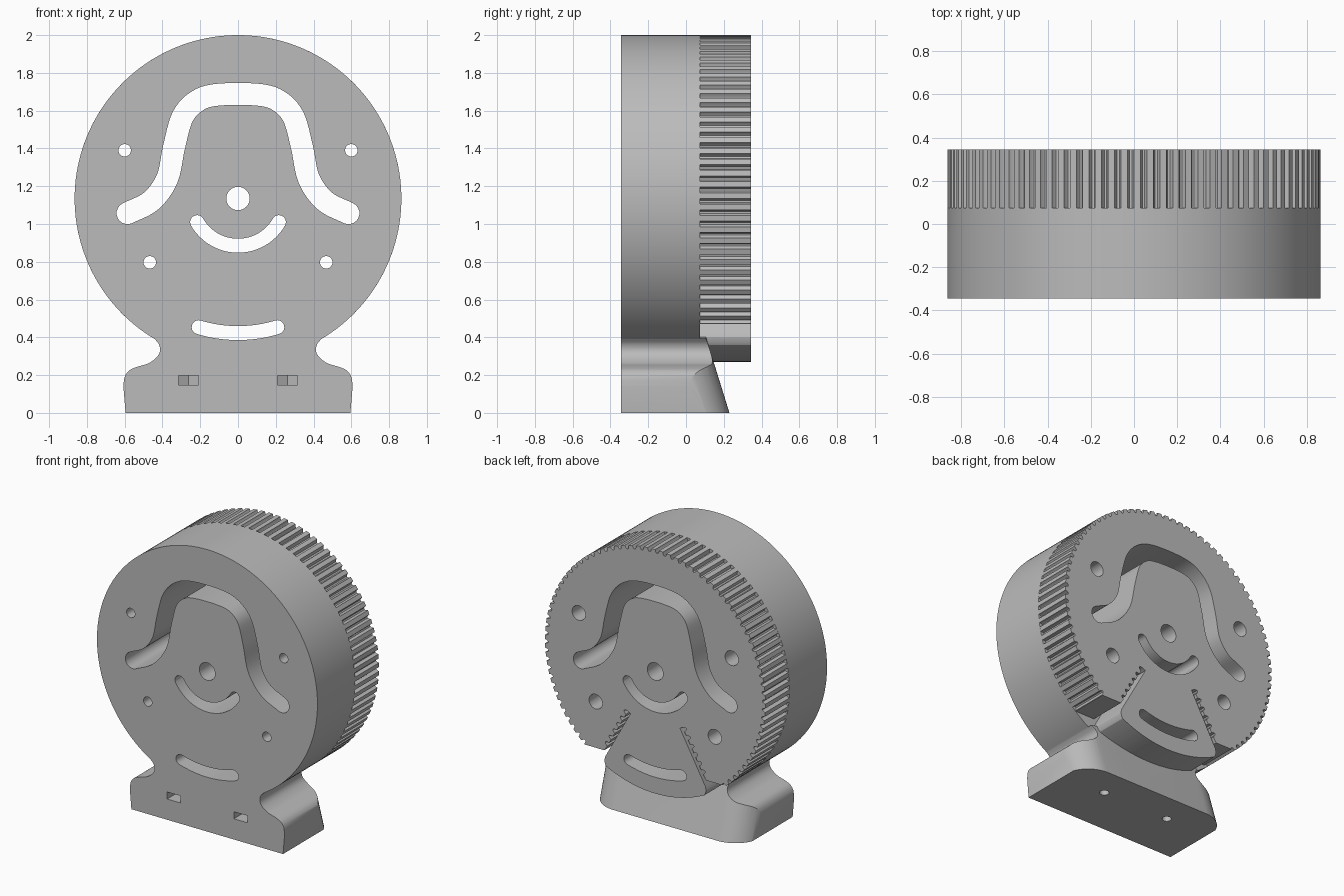
import bpy, bmesh
from math import sin, cos, pi, radians
from mathutils import Vector

if "Cube" in bpy.data.objects:
    bpy.data.objects.remove(bpy.data.objects["Cube"])

R, CZ = 0.865, 1.135                 # wheel radius and axle height
FRONT, MID, BACK = -0.345, 0.075, 0.345
PITCH = 2 * pi * R / 90              # tooth spacing
GROOVE = [(0, 0), (0.06, 0.014), (0.16, 0.024), (0.34, 0.024), (0.44, 0.014), (0.5, 0)]

grey = bpy.data.materials.new("plain grey")
grey.use_nodes = True
grey.diffuse_color = (0.5, 0.5, 0.5, 1)
bsdf = next(n for n in grey.node_tree.nodes if n.type == 'BSDF_PRINCIPLED')
bsdf.inputs["Base Color"].default_value = (0.5, 0.5, 0.5, 1)


def loft(name, lower, upper):
    """Closed solid between two matching rings of points."""
    bm = bmesh.new()
    a = [bm.verts.new(p) for p in lower]
    b = [bm.verts.new(p) for p in upper]
    bm.faces.new(a)
    bm.faces.new(b)
    for i in range(len(a)):
        j = (i + 1) % len(a)
        bm.faces.new((a[i], a[j], b[j], b[i]))
    bmesh.ops.recalc_face_normals(bm, faces=bm.faces)
    mesh = bpy.data.meshes.new(name)
    bm.to_mesh(mesh)
    bm.free()
    mesh.materials.append(grey)
    obj = bpy.data.objects.new(name, mesh)
    bpy.context.collection.objects.link(obj)
    return obj


def prism(name, outline, y0, y1):
    """Solid from an x-z outline, running from y0 to y1."""
    return loft(name, [(x, y0, z) for x, z in outline], [(x, y1, z) for x, z in outline])


def circle(x, z, r, n=32):
    return [(x + r * cos(2 * pi * i / n), z + r * sin(2 * pi * i / n)) for i in range(n)]


def polar(r, deg):
    """Point at an angle measured from straight down."""
    return (r * sin(radians(deg)), CZ - r * cos(radians(deg)))


def smooth(points, steps=6):
    """Catmull-Rom curve through the points."""
    p = [Vector(q) for q in points]
    p = [2 * p[0] - p[1]] + p + [2 * p[-1] - p[-2]]
    out = []
    for i in range(1, len(p) - 2):
        a, b, c, d = p[i - 1:i + 3]
        for k in range(steps):
            t = k / steps
            out.append(0.5 * (2 * b + (c - a) * t + (2 * a - 5 * b + 4 * c - d) * t ** 2
                              + (3 * b - a - 3 * c + d) * t ** 3))
    return [tuple(v) for v in out] + [tuple(points[-1])]


def slot(path, r):
    """Outline of a round-ended slot along a path."""
    p = [Vector(q) for q in path]
    last = len(p) - 1
    tang = [(p[min(i + 1, last)] - p[max(i - 1, 0)]).normalized() for i in range(last + 1)]
    norm = [Vector((-t.y, t.x)) for t in tang]
    caps = [pi * k / 10 for k in range(1, 10)]
    out = [q + n * r for q, n in zip(p, norm)]
    out += [p[-1] + r * (norm[-1] * cos(a) + tang[-1] * sin(a)) for a in caps]
    out += [q - n * r for q, n in reversed(list(zip(p, norm)))]
    out += [p[0] - r * (norm[0] * cos(a) + tang[0] * sin(a)) for a in caps]
    return [tuple(v) for v in out]


def mirror(points):
    return [(-x, z) for x, z in points]


def combine(obj, tool, op='DIFFERENCE'):
    mod = obj.modifiers.new(op, 'BOOLEAN')
    mod.operation, mod.solver, mod.object = op, 'EXACT', tool
    bpy.context.view_layer.objects.active = obj
    bpy.ops.object.modifier_apply(modifier=mod.name)
    bpy.data.objects.remove(tool)


def cut(obj, outline, y0=-1, y1=1):
    combine(obj, prism("cutter", outline, y0, y1))


# Foot: curved outline with a rounded, sloping back
side = [(0.595, 0)] + smooth([(0.607, 0.14), (0.6, 0.19), (0.575, 0.225), (0.53, 0.245),
                              (0.475, 0.262), (0.43, 0.295), (0.413, 0.33), (0.42, 0.365),
                              (0.445, 0.395)]) + [(0.3, 0.42)]
body = prism("front_wheel_and_foot", side + mirror(side)[::-1], FRONT, 0.5)


def footprint(back, z, r=0.2):
    arc = [(0.61 - r + r * cos(a), back - r + r * sin(a)) for a in [pi * k / 24 for k in range(13)]]
    half = [(0.61, -1)] + arc
    return [(x, y, z) for x, y in half + mirror(half)[::-1]]


combine(body, loft("foot_envelope", footprint(0.23, 0), footprint(0.075, 0.5)), 'INTERSECT')

# Smooth front wheel
combine(body, prism("wheel", circle(0, CZ, R, 160), FRONT, MID), 'UNION')

# Toothed back wheel, plain along the bottom
outline = []
for i in range(90):
    for f, depth in GROOVE:
        deg = (i + f) * 4
        plain = min(deg, 360 - deg) < 34
        outline.append(polar(R - (0 if plain else depth), deg))
gear = prism("toothed_back_wheel", outline, MID, BACK)

# Belt clamps: toothed slits beside the bottom wedge, opening at the wheel's flat
A = radians(29)


def slit_point(r, v):
    return (r * sin(A) + v * cos(A), CZ - r * cos(A) + v * sin(A))


clamp = [slit_point(r, v) for r, v in
         [(0.4, 0), (0.81, 0), (0.838, -0.008), (0.856, -0.025), (0.87, -0.05), (1, -0.05)]]
clamp += [(1, 0.2), (1, 0.47)]
teeth = [(0.4 + (k + f) * PITCH, 0.024 + d) for k in range(6) for f, d in GROOVE]
clamp += [(slit_point(0.78, 0.024)[0], 0.47)] + [slit_point(r, v) for r, v in reversed(teeth)]
cut(gear, clamp)
cut(gear, mirror(clamp))

# Slots and holes through both wheels
arch = [(0.585, 1.057), (0.46, 1.122), (0.375, 1.24), (0.338, 1.41), (0.292, 1.57),
        (0.21, 1.655), (0.1, 1.685)]
through = [slot(smooth(arch + mirror(arch)[::-1]), 0.058),
           slot([polar(0.25, -60 + 5 * k) for k in range(25)], 0.037),
           slot([polar(0.7125, -17 + 2 * k) for k in range(18)], 0.037),
           circle(0, CZ, 0.062)]
for shape in through:
    cut(body, shape)
    cut(gear, shape)

# Screw holes, wider in the back wheel
for x, z in [(0.6, 1.39), (0.467, 0.797)]:
    for s in (1, -1):
        cut(body, circle(s * x, z, 0.033))
        cut(gear, circle(s * x, z, 0.052))

# Nut pockets in the front of the foot and bolt holes in its underside
for s in (1, -1):
    pocket = [(-0.053, -0.5), (0.053, -0.5), (0.053, 0.045), (0, 0.076), (-0.053, 0.045)]
    ring = [(s * 0.262 + x, y) for x, y in pocket]
    combine(body, loft("nut_pocket", [(x, y, 0.147) for x, y in ring],
                       [(x, y, 0.197) for x, y in ring]))
    ring = circle(s * 0.262, 0.015, 0.03)
    combine(body, loft("bolt_hole", [(x, y, -0.1) for x, y in ring],
                       [(x, y, 0.17) for x, y in ring]))

# Smooth curves, sharp edges
bpy.ops.object.select_all(action='DESELECT')
for obj in (body, gear):
    obj.select_set(True)
bpy.context.view_layer.objects.active = body
bpy.ops.object.shade_smooth_by_angle(angle=radians(25))
